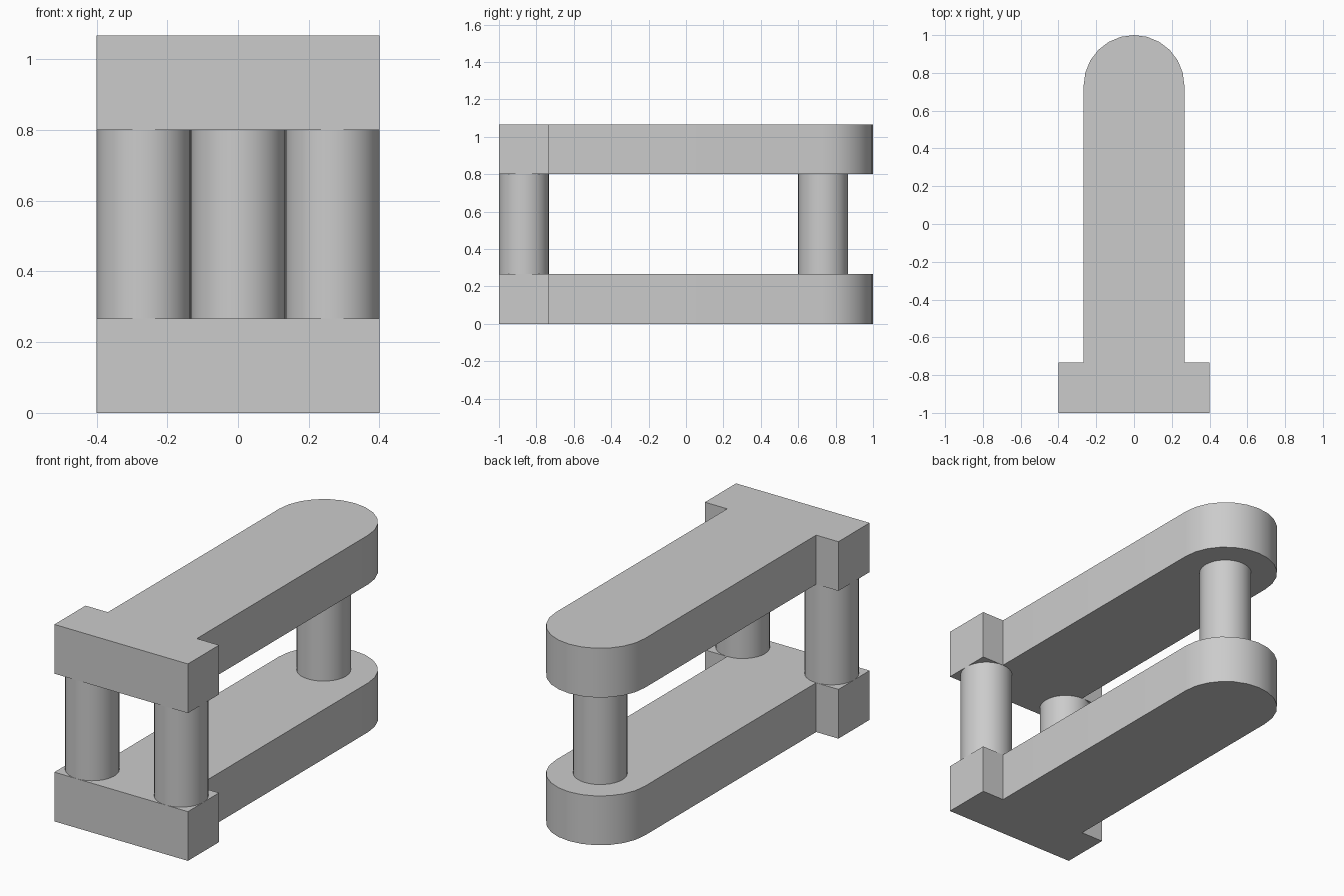
import bpy
import bmesh
import math

U = 4 / 15            # plate thickness, pillar diameter and end radius
HEAD = 0.4            # half width of the crossbar
ARC_STEPS = 12

default_cube = bpy.data.objects.get("Cube")
if default_cube:
    bpy.data.objects.remove(default_cube, do_unlink=True)

grey = bpy.data.materials.new("plain grey")
grey.use_nodes = True
colour = (0.6, 0.6, 0.6, 1)
grey.diffuse_color = colour
grey.node_tree.nodes["Principled BSDF"].inputs["Base Color"].default_value = colour


def finish(obj):
    obj.data.materials.append(grey)
    bpy.ops.object.select_all(action="DESELECT")
    obj.select_set(True)
    bpy.context.view_layer.objects.active = obj
    bpy.ops.object.shade_smooth_by_angle(angle=math.radians(30))


def make_plate(name, bottom):
    """T-shaped outline with a rounded back end, extruded upward."""
    outline = [(-U, U - 1), (-HEAD, U - 1), (-HEAD, -1),
               (HEAD, -1), (HEAD, U - 1), (U, U - 1)]
    for i in range(ARC_STEPS + 1):
        a = math.pi * i / ARC_STEPS
        outline.append((U * math.cos(a), 1 - U + U * math.sin(a)))
    bm = bmesh.new()
    base = bm.faces.new([bm.verts.new((x, y, bottom)) for x, y in outline])
    top = bmesh.ops.extrude_face_region(bm, geom=[base])["geom"]
    bmesh.ops.translate(bm, vec=(0, 0, U),
                        verts=[v for v in top if isinstance(v, bmesh.types.BMVert)])
    bmesh.ops.recalc_face_normals(bm, faces=bm.faces[:])
    mesh = bpy.data.meshes.new(name)
    bm.to_mesh(mesh)
    bm.free()
    obj = bpy.data.objects.new(name, mesh)
    bpy.context.collection.objects.link(obj)
    finish(obj)


def make_pillar(name, x, y):
    bpy.ops.mesh.primitive_cylinder_add(vertices=32, radius=U / 2, depth=2 * U,
                                        location=(x, y, 2 * U))
    obj = bpy.context.object
    obj.name = name
    finish(obj)


# Two matching plates
make_plate("lower_plate", 0)
make_plate("upper_plate", 3 * U)

# Three pillars between them
make_pillar("front_left_pillar", U, U / 2 - 1)
make_pillar("front_right_pillar", -U, U / 2 - 1)
make_pillar("back_pillar", 0, 1 - U)
